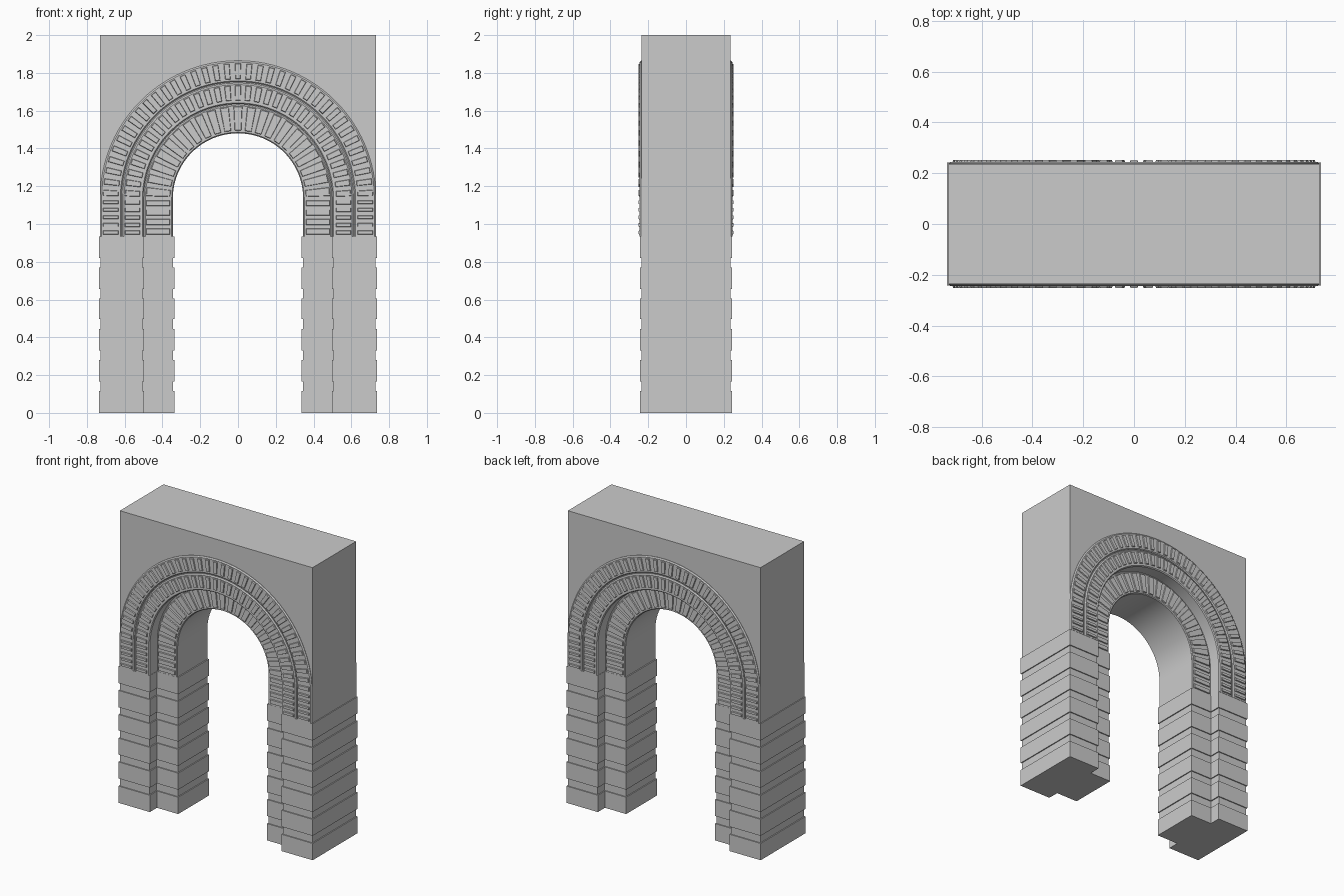
import bpy, bmesh
from math import cos, sin, pi

if "Cube" in bpy.data.objects:
    bpy.data.objects.remove(bpy.data.objects["Cube"])

CZ, SPRING = 1.135, 0.935   # arch centre height, bottom of the stilted arch


def finish(bm, name, smooth=False):
    bmesh.ops.recalc_face_normals(bm, faces=bm.faces)
    me = bpy.data.meshes.new(name)
    bm.to_mesh(me)
    bm.free()
    ob = bpy.data.objects.new(name, me)
    bpy.context.collection.objects.link(ob)
    if smooth:
        bpy.context.view_layer.objects.active = ob
        ob.select_set(True)
        bpy.ops.object.shade_smooth_by_angle(angle=0.4)
        ob.select_set(False)
    return ob


def path(n=48):
    # (angle, drop below centre) stations along the stilted arch
    d = CZ - SPRING
    return [(0, d)] + [(pi * i / n, 0) for i in range(n + 1)] + [(pi, d)]


def pt(r, y, a, drop=0):
    return (r * cos(a), y, CZ - drop + r * sin(a))


def sweep(name, profile):
    # closed (radius, y) section carried round the arch
    bm = bmesh.new()
    rows = [[bm.verts.new(pt(r, y, a, d)) for r, y in profile] for a, d in path()]
    k = len(profile)
    for p, q in zip(rows, rows[1:]):
        for i in range(k):
            j = (i + 1) % k
            bm.faces.new((p[i], p[j], q[j], q[i]))
    bm.faces.new(rows[0])
    bm.faces.new(rows[-1])
    return finish(bm, name, True)


def hexa(bm, base, top):
    b = [bm.verts.new(p) for p in base]
    t = [bm.verts.new(p) for p in top]
    bm.faces.new(b)
    bm.faces.new(t)
    for i in range(4):
        j = (i + 1) % 4
        bm.faces.new((b[i], b[j], t[j], t[i]))


def bricks(name, r0, r1, y0, y1, count, rows, fill):
    # raised bricks: radial ones round the arch, flat ones on the stilts
    bm = bmesh.new()
    e = 0.004
    for side in (-1, 1):
        for i in range(count):
            a = pi * (i + 0.5) / count
            h = pi / count * fill / 2
            g = e / r1

            def ring(y, c, w):
                return [pt(r0 + c, side * y, a - w), pt(r1 - c, side * y, a - w),
                        pt(r1 - c, side * y, a + w), pt(r0 + c, side * y, a + w)]
            hexa(bm, ring(y0, 0, h), ring(y1, e, h - g))
        pitch = (CZ - SPRING) / rows
        for i in range(rows):
            z, h = SPRING + pitch * (i + 0.5), pitch * fill / 2
            for s in (-1, 1):
                def flat(y, c):
                    return [(s * (r0 + c), side * y, z - h + c), (s * (r1 - c), side * y, z - h + c),
                            (s * (r1 - c), side * y, z + h - c), (s * (r0 + c), side * y, z + h - c)]
                hexa(bm, flat(y0, 0), flat(y1, e))
    finish(bm, name)


# main wall with the wide opening
bm = bmesh.new()
outline = [pt(0.5, -0.236, a, d) for a, d in path()]
outline += [(x, -0.236, z) for x, z in ((-0.73, SPRING), (-0.73, 2), (0.73, 2), (0.73, SPRING))]
face = bm.faces.new([bm.verts.new(p) for p in outline])
ext = bmesh.ops.extrude_face_region(bm, geom=[face])
bmesh.ops.translate(bm, vec=(0, 0.472, 0),
                    verts=[v for v in ext["geom"] if isinstance(v, bmesh.types.BMVert)])
finish(bm, "wall", True)

# recessed inner order of the arch
sweep("inner_arch", [(0.345, -0.16), (0.345, 0.16), (0.505, 0.16), (0.505, -0.16)])

# raised bands, front and back
for side, tag in ((-1, "front"), (1, "back")):
    for name, r0, r1, w, y in (("outer_band", 0.617, 0.73, 0.23, 0.245),
                               ("middle_band", 0.5, 0.611, 0.23, 0.245),
                               ("inner_band", 0.345, 0.498, 0.15, 0.165)):
        sweep(f"{name}_{tag}", [(r0, side * w), (r0, side * (y - 0.006)), (r0 + 0.006, side * y),
                                (r1 - 0.008, side * y), (r1, side * (y - 0.006)), (r1, side * w)])

# brick courses
bricks("outer_bricks", 0.631, 0.716, 0.24, 0.252, 37, 5, 0.56)
bricks("middle_bricks", 0.518, 0.599, 0.24, 0.252, 33, 5, 0.62)
bricks("inner_bricks", 0.358, 0.488, 0.16, 0.172, 21, 4, 0.68)


# piers: wide blocks alternating with slimmer joints
def box(bm, x0, x1, hy, z0, z1):
    hexa(bm, [(x0, -hy, z0), (x1, -hy, z0), (x1, hy, z0), (x0, hy, z0)],
         [(x0, -hy, z1), (x1, -hy, z1), (x1, hy, z1), (x0, hy, z1)])


levels = [0, 0.115, 0.167, 0.28, 0.33, 0.443, 0.496, 0.605, 0.655, 0.77, 0.82, SPRING]
for s, tag in ((-1, "left"), (1, "right")):
    outer, inner = bmesh.new(), bmesh.new()
    for i, (z0, z1) in enumerate(zip(levels, levels[1:])):
        c = 0.007 * (i % 2)
        box(outer, s * (0.498 + c), s * (0.736 - c), 0.243 - c, z0, z1)
        box(inner, s * (0.337 + c), s * 0.52, 0.166 - c, z0, z1)
    finish(outer, f"outer_pier_{tag}")
    finish(inner, f"inner_pier_{tag}")
